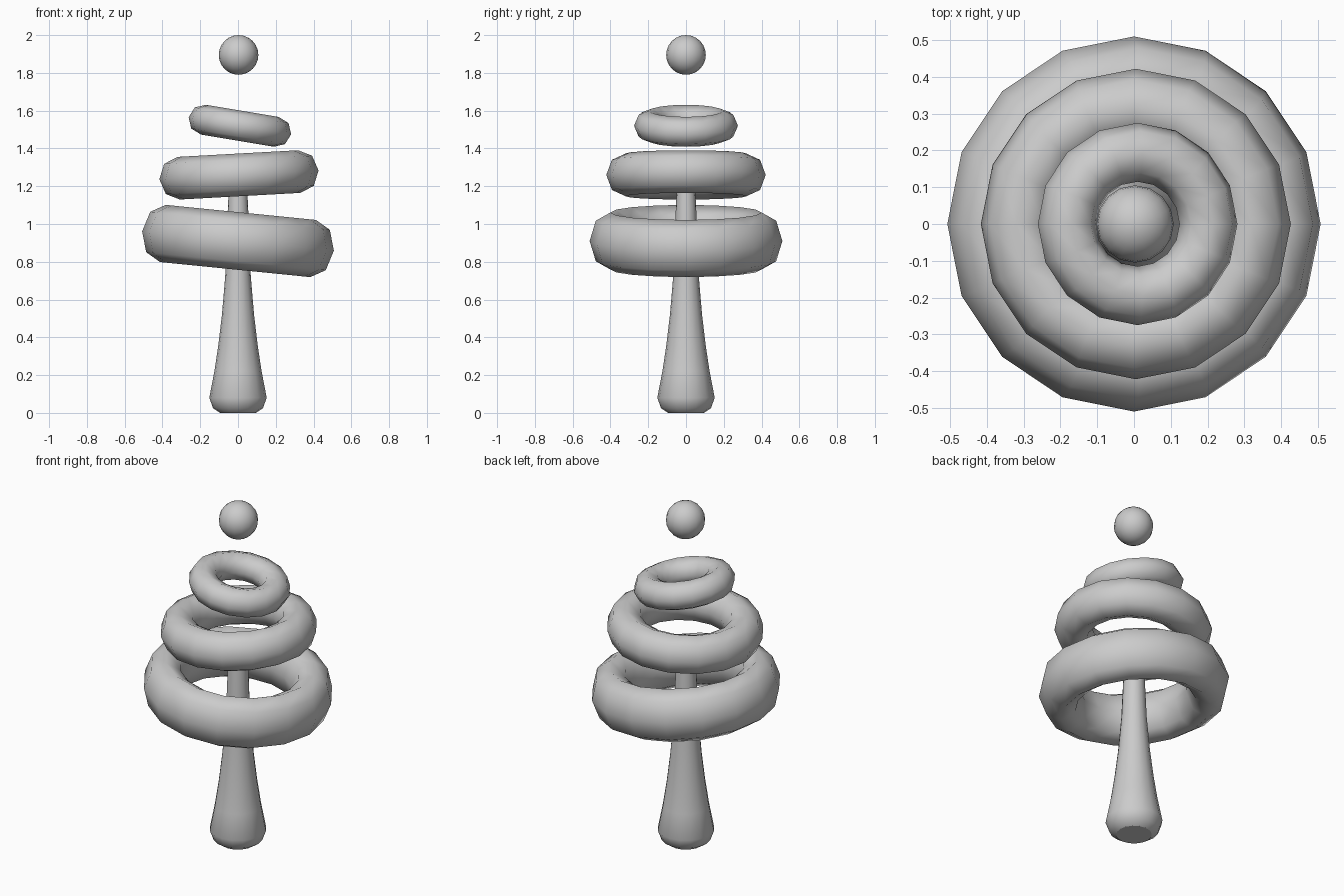
import bpy
import bmesh
from math import cos, sin, tau

if "Cube" in bpy.data.objects:
    bpy.data.objects.remove(bpy.data.objects["Cube"])

SIDES = 16


def revolve(name, profile, closed=False):
    """Spin (radius, z) points round z; closed joins last point to first, otherwise ends are capped."""
    bm = bmesh.new()
    rings = [[bm.verts.new((r * cos(tau * i / SIDES), r * sin(tau * i / SIDES), z))
              for i in range(SIDES)] for r, z in profile]
    pairs = list(zip(rings, rings[1:]))
    if closed:
        pairs.append((rings[-1], rings[0]))
    for a, b in pairs:
        for i in range(SIDES):
            j = (i + 1) % SIDES
            bm.faces.new((a[i], a[j], b[j], b[i]))
    if not closed:
        bm.faces.new(rings[0][::-1])
        bm.faces.new(rings[-1])
    bmesh.ops.recalc_face_normals(bm, faces=bm.faces)
    for f in bm.faces:
        f.smooth = len(f.verts) == 4
    mesh = bpy.data.meshes.new(name)
    bm.to_mesh(mesh)
    bm.free()
    obj = bpy.data.objects.new(name, mesh)
    bpy.context.collection.objects.link(obj)
    return obj


# Flared trunk, ending inside the middle ring
revolve("trunk", [(0.095, 0), (0.132, 0.025), (0.152, 0.08), (0.125, 0.22), (0.104, 0.36),
                  (0.085, 0.52), (0.068, 0.72), (0.06, 0.9), (0.054, 1.08), (0.048, 1.2)])

# Tilted rings: name, centre x, centre z, major radius, radial and vertical thickness, tilt
for name, x, z, major, wide, tall, tilt in (
        ("lower_ring", 0.0, 0.91, 0.40, 0.11, 0.152, 0.1),
        ("middle_ring", 0.005, 1.26, 0.32, 0.102, 0.113, -0.055),
        ("upper_ring", 0.01, 1.52, 0.195, 0.08, 0.08, 0.165)):
    section = [(major + wide * cos(tau * k / 8), tall * sin(tau * k / 8)) for k in range(8)]
    ring = revolve(name, section, closed=True)
    ring.location = (x, 0, z)
    ring.rotation_euler.y = tilt

# Floating ball on top
bpy.ops.mesh.primitive_uv_sphere_add(segments=16, ring_count=12, radius=0.105, location=(0.003, 0, 1.895))
bpy.context.object.name = "top_ball"
bpy.ops.object.shade_smooth()
